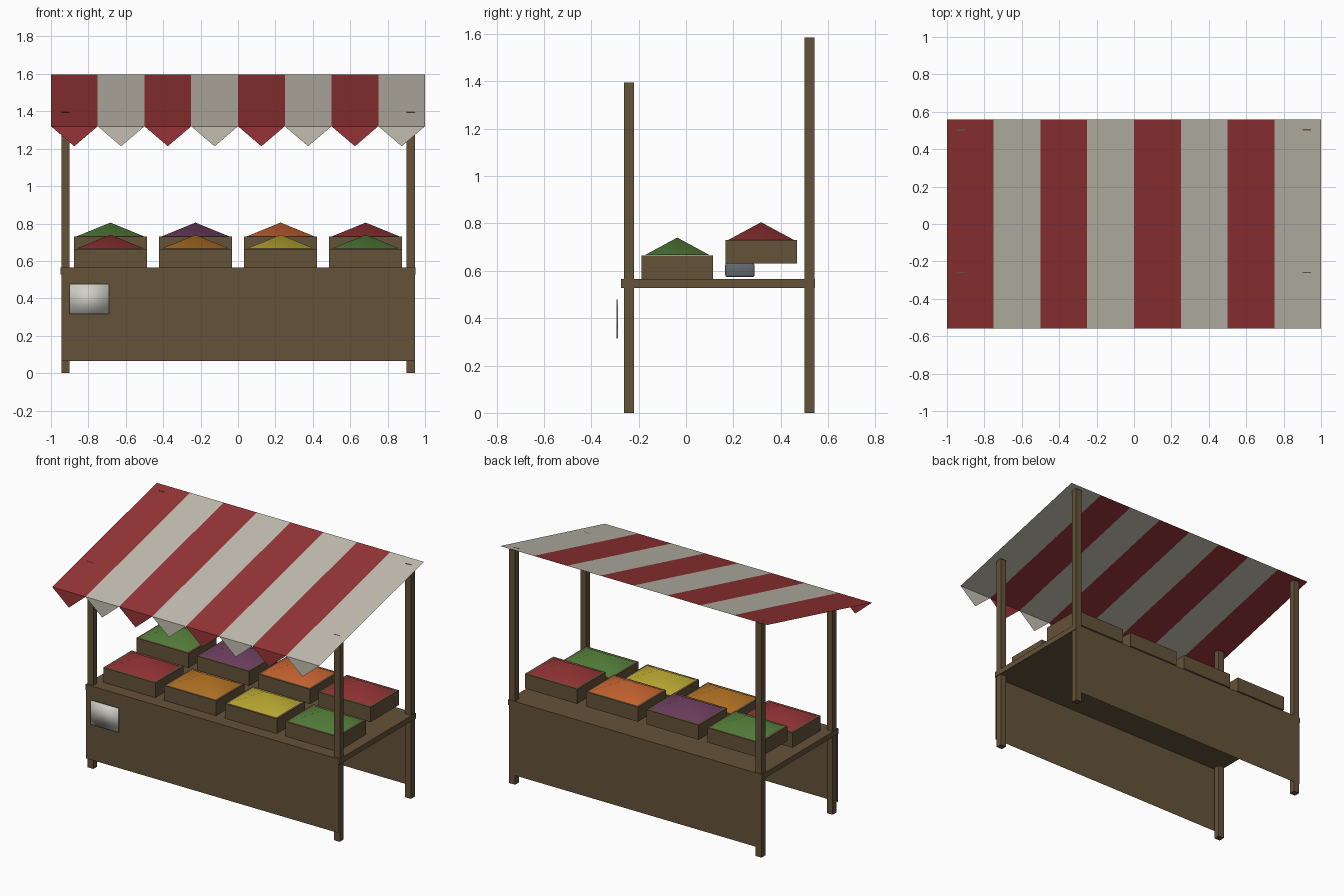
import bpy, bmesh

if "Cube" in bpy.data.objects:
    bpy.data.objects.remove(bpy.data.objects["Cube"])


def material(name, r, g, b):
    lin = [((c / 255 + 0.055) / 1.055) ** 2.4 for c in (r, g, b)]
    m = bpy.data.materials.new(name)
    m.diffuse_color = (*lin, 1)
    m.use_nodes = True
    m.node_tree.nodes["Principled BSDF"].inputs["Base Color"].default_value = m.diffuse_color
    return m


WOOD = material("brown wood", 100, 82, 57)
RED = material("red", 150, 52, 54)
WHITE = material("off white", 195, 190, 177)
GREEN = material("green", 86, 130, 60)
PURPLE = material("purple", 112, 64, 98)
ORANGE = material("orange", 205, 102, 50)
AMBER = material("amber", 182, 116, 36)
YELLOW = material("yellow", 192, 174, 52)
GREY = material("dark grey", 100, 105, 112)
PALE = material("pale board", 208, 206, 198)


def make(name, bm, mats):
    mesh = bpy.data.meshes.new(name)
    bm.to_mesh(mesh)
    bm.free()
    for m in mats:
        mesh.materials.append(m)
    ob = bpy.data.objects.new(name, mesh)
    bpy.context.collection.objects.link(ob)
    return ob


def box(name, x, y, z, mat):
    """Box from (min, max) pairs."""
    bm = bmesh.new()
    bmesh.ops.create_cube(bm, size=1)
    for v in bm.verts:
        v.co = [(a + b) / 2 + c * (b - a) for c, (a, b) in zip(v.co, (x, y, z))]
    return make(name, bm, [mat])


def smooth(ob):
    for p in ob.data.polygons:
        p.use_smooth = True


def face(bm, points, index=0):
    f = bm.faces.new([bm.verts.new(p) for p in points])
    f.material_index = index


# Posts
for side, x in (("left", -0.923), ("right", 0.923)):
    for end, y, top in (("front", -0.24, 1.395), ("back", 0.521, 1.584)):
        box(f"{end}_{side}_post", (x - 0.022, x + 0.022),
            (y - 0.021, y + 0.021), (0, top), WOOD)

# Table top
box("table_top", (-0.95, 0.95), (-0.274, 0.545), (0.528, 0.565), WOOD)

# Cloth-thin front and back skirts
for name, y, s in (("front_panel", -0.2745, 1), ("back_panel", 0.5455, -1)):
    bm = bmesh.new()
    w = 0.945 * s
    face(bm, [(-w, y, 0.065), (w, y, 0.065), (w, y, 0.564), (-w, y, 0.564)])
    make(name, bm, [WOOD])

# Striped awning with a pointed front valance
bm = bmesh.new()
for i in range(8):
    a = -1 + i * 0.25
    b = a + 0.25
    face(bm, [(a, -0.56, 1.32), (b, -0.56, 1.32), (b, 0.56, 1.597), (a, 0.56, 1.597)], i % 2)
    face(bm, [(a, -0.56, 1.32), ((a + b) / 2, -0.56, 1.213), (b, -0.56, 1.32)], i % 2)
bmesh.ops.remove_doubles(bm, verts=bm.verts, dist=0.0001)
make("awning", bm, [RED, WHITE])


# Crates heaped with produce
def crate(name, x, y, z, mat):
    w, d, h, rim = 0.195, 0.151, 0.1, 0.014
    box(name + "_crate", (x - w, x + w), (y - d, y + d), (z, z + h), WOOD)
    bm = bmesh.new()
    base = [bm.verts.new((x + sx * (w - rim), y + sy * (d - rim), z + h + 0.001))
            for sx, sy in ((-1, -1), (1, -1), (1, 1), (-1, 1))]
    apex = bm.verts.new((x, y, z + h + 0.075))
    for i in range(4):
        bm.faces.new((base[i], base[(i + 1) % 4], apex))
    smooth(make(name + "_produce", bm, [mat]))


front = (RED, AMBER, YELLOW, GREEN)
back = (GREEN, PURPLE, ORANGE, RED)
for i in range(4):
    x = -0.6825 + i * 0.455
    crate(f"front_{i + 1}", x, -0.037, 0.565, front[i])
    crate(f"back_{i + 1}", x, 0.317, 0.63, back[i])

# Rounded metal box tucked under the rear crate
metal = box("metal_box", (0.6, 0.76), (0.165, 0.29), (0.573, 0.633), GREY)
bev = metal.modifiers.new("rounding", "BEVEL")
bev.width = 0.01
bev.segments = 2
smooth(metal)

# Notice board on the front
smooth(box("notice_board", (-0.9, -0.69), (-0.293, -0.288), (0.315, 0.478), PALE))
